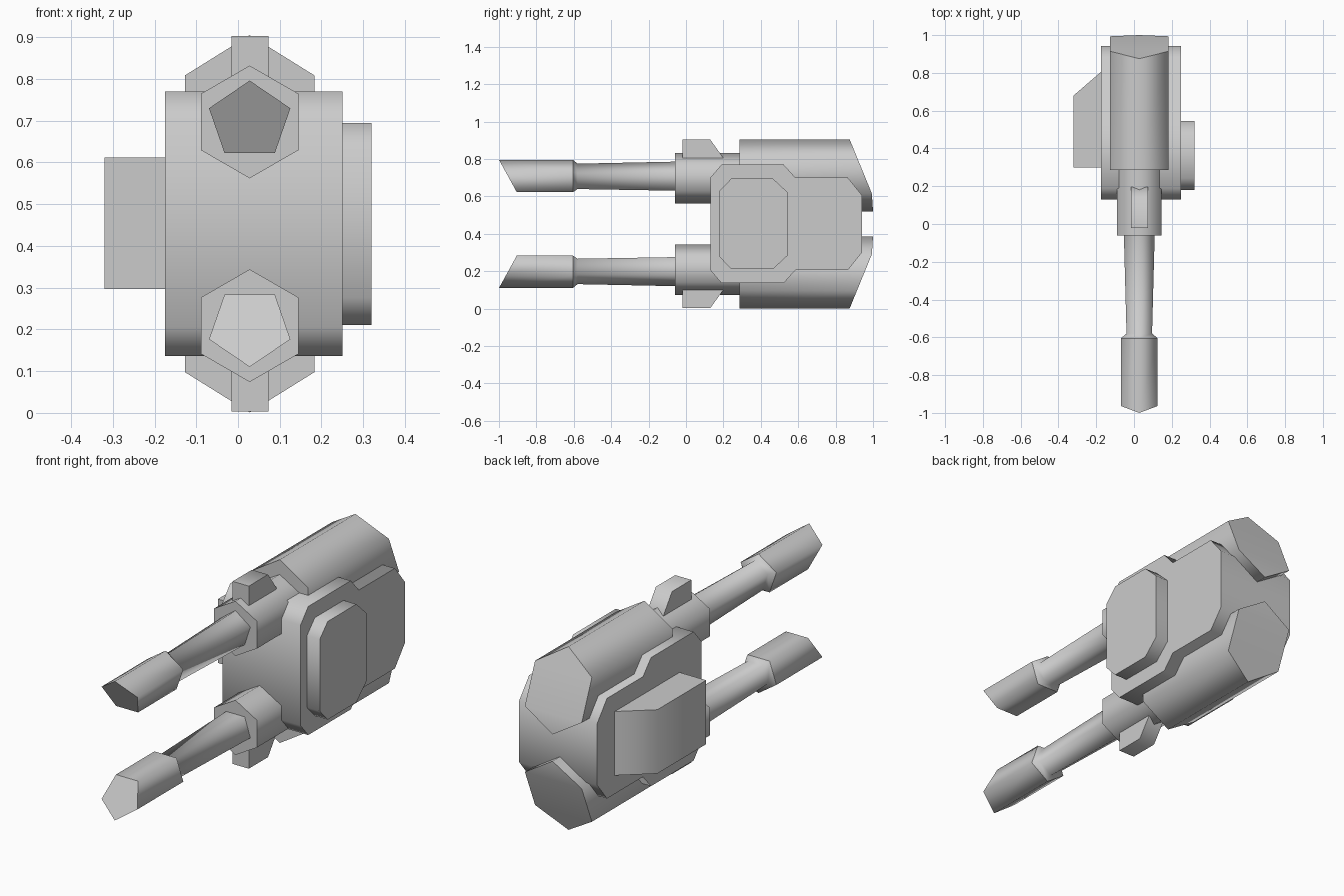
import bpy, bmesh
from math import sin, cos, pi, radians

if "Cube" in bpy.data.objects:
    bpy.data.objects.remove(bpy.data.objects["Cube"])

GREY = (0.6, 0.6, 0.6, 1)
metal = bpy.data.materials.new("grey metal")
metal.use_nodes = True
metal.diffuse_color = GREY
metal.node_tree.nodes["Principled BSDF"].inputs["Base Color"].default_value = GREY

MID = 0.453      # height of the mirror plane between upper and lower gun
AXIS = 0.028     # x of the gun axis


def loft(name, rings, flip=False, hard=(), fold=None):
    """Skin closed rings with end caps; sides are smooth, caps and hard rings sharp."""
    bm = bmesh.new()
    loops = [[bm.verts.new((x, y, 2 * MID - z if flip else z)) for x, y, z in r]
             for r in rings]
    n = len(loops[0])
    for a, b in zip(loops, loops[1:]):
        for i in range(n):
            j = (i + 1) % n
            bm.faces.new((a[i], a[j], b[j], b[i]))
    bm.faces.new(loops[0])
    bm.faces.new(loops[-1])
    bmesh.ops.recalc_face_normals(bm, faces=bm.faces)
    for f in bm.faces:
        f.smooth = True
    for e in bm.edges:
        e.smooth = e.calc_face_angle(0) < radians(80)
    for k in (0, len(loops) - 1, *hard):
        for i in range(n):
            bm.edges.get((loops[k][i], loops[k][(i + 1) % n])).smooth = False
    if fold:
        bmesh.ops.connect_verts(bm, verts=[loops[-1][i] for i in fold])
    mesh = bpy.data.meshes.new(name)
    bm.to_mesh(mesh)
    bm.free()
    mesh.materials.append(metal)
    obj = bpy.data.objects.new(name, mesh)
    bpy.context.collection.objects.link(obj)
    return obj


def slab(name, profile, x0, x1, flip=False):
    """Extrude a (y, z) outline sideways."""
    return loft(name, [[(x, y, z) for y, z in profile] for x in (x0, x1)], flip)


def ring(sides, y, z, rx, rz):
    """Polygon across the gun axis with one corner on top."""
    return [(AXIS + rx * sin(2 * pi * i / sides), y, z + rz * cos(2 * pi * i / sides))
            for i in range(sides)]


def symmetric(upper):
    return upper + [(y, 2 * MID - z) for y, z in reversed(upper)]


# Main body and the plate on its left side
slab("body", symmetric([(0.13, 0.70), (0.19, 0.77), (0.522, 0.77),
                        (0.585, 0.70), (0.865, 0.70), (0.942, 0.605)]), -0.175, 0.25)
slab("side_plate", symmetric([(0.18, 0.63), (0.242, 0.695),
                              (0.465, 0.695), (0.545, 0.62)]), 0.24, 0.32)

# Box on the right side with a slanted back
box = [(-0.16, 0.30), (-0.32, 0.30), (-0.32, 0.68), (-0.175, 0.805), (-0.16, 0.805)]
loft("side_box", [[(x, y, z) for x, y in box] for z in (0.297, 0.612)])

# Upper and lower guns
for side, flip in (("upper", False), ("lower", True)):
    # Housing with a sloped rear end
    front = ring(6, 0.285, 0.712, 0.179, 0.193)
    rear = [(x, min(1, 0.875 + 0.41 * (0.905 - z)), z) for x, y, z in front]
    loft(side + "_housing", [front, rear], flip, fold=(2, 4))

    loft(side + "_collar", [ring(6, y, 0.697, 0.135, 0.135) for y in (-0.06, 0.30)], flip)

    # Tapered barrel flaring into a muzzle with a slanted cut
    back = ring(5, -0.605, 0.70, 0.1025, 0.096)
    tip = [(x, -1 + 0.55 * (0.796 - z), z) for x, y, z in back]
    loft(side + "_barrel", [tip, back, ring(5, -0.58, 0.70, 0.071, 0.075),
                            ring(5, -0.05, 0.70, 0.086, 0.086)], flip, hard=(1,))

    slab(side + "_sight", [(-0.02, 0.78), (-0.02, 0.903), (0.13, 0.903),
                           (0.197, 0.81), (0.197, 0.78)], -0.015, 0.073, flip)
